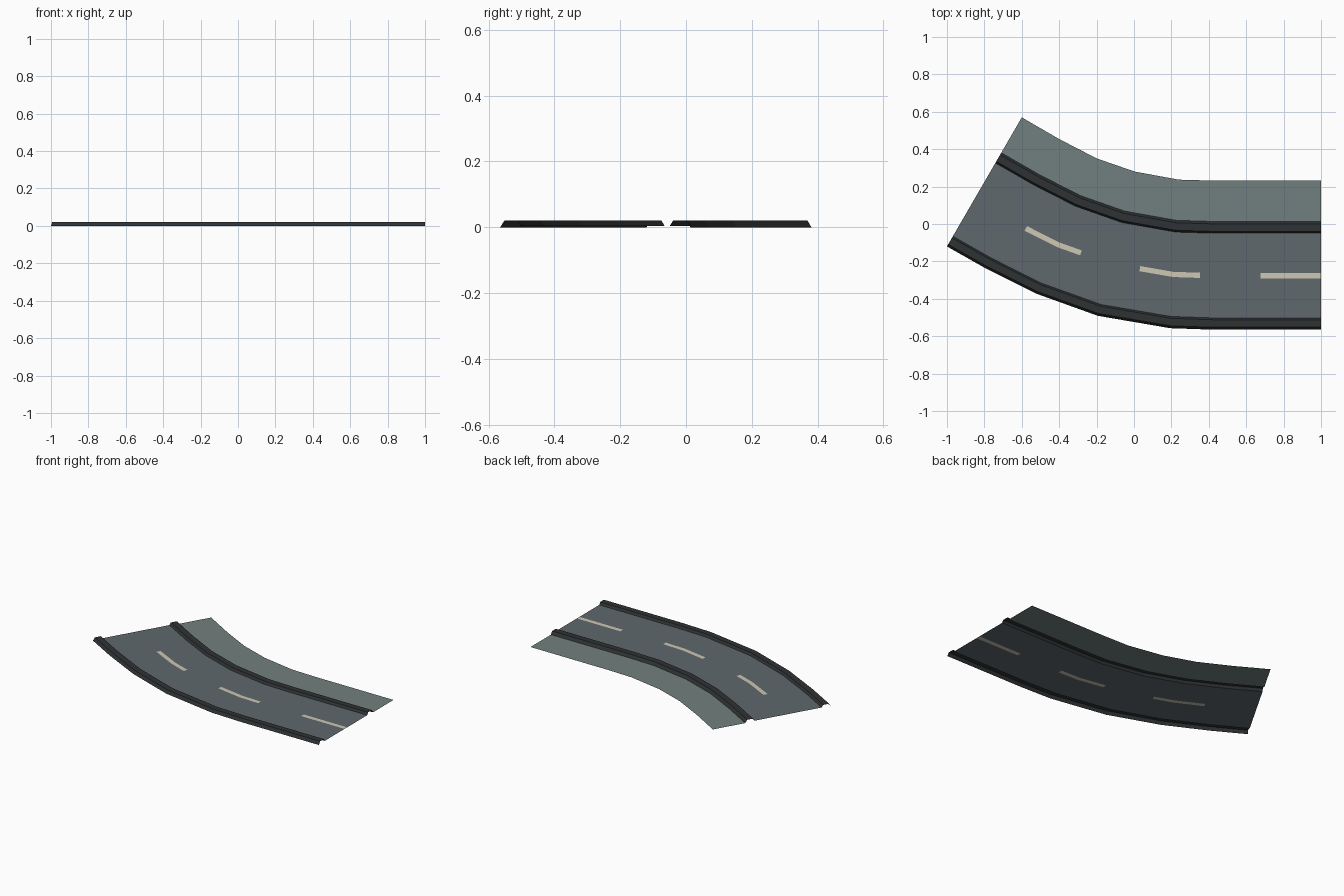
import bpy
from mathutils import Vector

if "Cube" in bpy.data.objects:
    bpy.data.objects.remove(bpy.data.objects["Cube"])

# Matching stations along the outer and inner edges of the bend
OUTER = [(-1, -.12), (-.797, -.235), (-.524, -.372), (-.193, -.491),
         (.193, -.557), (.42, -.565), (1, -.565)]
INNER = [(-.6, .57), (-.396, .452), (-.198, .35), (.005, .28),
         (.24, .237), (.42, .232), (1, .232)]
WIDTH = .796
ROAD_Z = .004


def material(name, rgb):
    m = bpy.data.materials.new(name)
    m.diffuse_color = (*rgb, 1)
    m.use_nodes = True
    m.node_tree.nodes["Principled BSDF"].inputs["Base Color"].default_value = m.diffuse_color
    return m


def place(t, d, z):
    """Point at station t along the road, distance d from the outer edge."""
    i = min(int(t), len(OUTER) - 2)
    a = Vector(OUTER[i]).lerp(Vector(OUTER[i + 1]), t - i)
    b = Vector(INNER[i]).lerp(Vector(INNER[i + 1]), t - i)
    p = a.lerp(b, d / WIDTH)
    return (p.x, p.y, z)


def strip(name, profile, mat, start=0, end=6):
    """Sweep an open cross-section (d, z) along part of the road."""
    ts = [start] + [k for k in range(7) if start < k < end] + [end]
    n = len(profile)
    verts = [place(t, d, z) for t in ts for d, z in profile]
    faces = [(i * n + j, (i + 1) * n + j, (i + 1) * n + j + 1, i * n + j + 1)
             for i in range(len(ts) - 1) for j in range(n - 1)]
    mesh = bpy.data.meshes.new(name)
    mesh.from_pydata(verts, [], faces)
    mesh.materials.append(mat)
    ob = bpy.data.objects.new(name, mesh)
    bpy.context.collection.objects.link(ob)
    return ob


asphalt = material("asphalt", (.115, .138, .155))
verge_mat = material("verge", (.165, .215, .21))
kerb_mat = material("kerb", (.028, .032, .034))
paint = material("paint", (.62, .57, .46))

# Raised kerbs: outside foot on the ground, inside foot on the road
strip("outer_kerb", [(0, 0), (.013, .02), (.053, .02), (.063, ROAD_Z)], kerb_mat)
strip("inner_kerb", [(.515, ROAD_Z), (.525, .02), (.565, .02), (.578, 0)], kerb_mat)

# Verge beyond the inner kerb
strip("verge", [(.578, 0), (WIDTH, 0)], verge_mat)

# Road lanes on both sides of the centre line
strip("outer_lane", [(.063, ROAD_Z), (.274, ROAD_Z)], asphalt)
strip("inner_lane", [(.302, ROAD_Z), (.515, ROAD_Z)], asphalt)

# Centre line: painted dashes alternating with asphalt, flush with the road
centre = [(.274, ROAD_Z), (.302, ROAD_Z)]
cuts = [0, 1.3, 2.43, 3.46, 4.68, 5.44, 6]
for k in range(6):
    dash = k % 2 == 1
    strip(f"{'dash' if dash else 'centre_gap'}_{k // 2 + 1}", centre,
          paint if dash else asphalt, cuts[k], cuts[k + 1])
